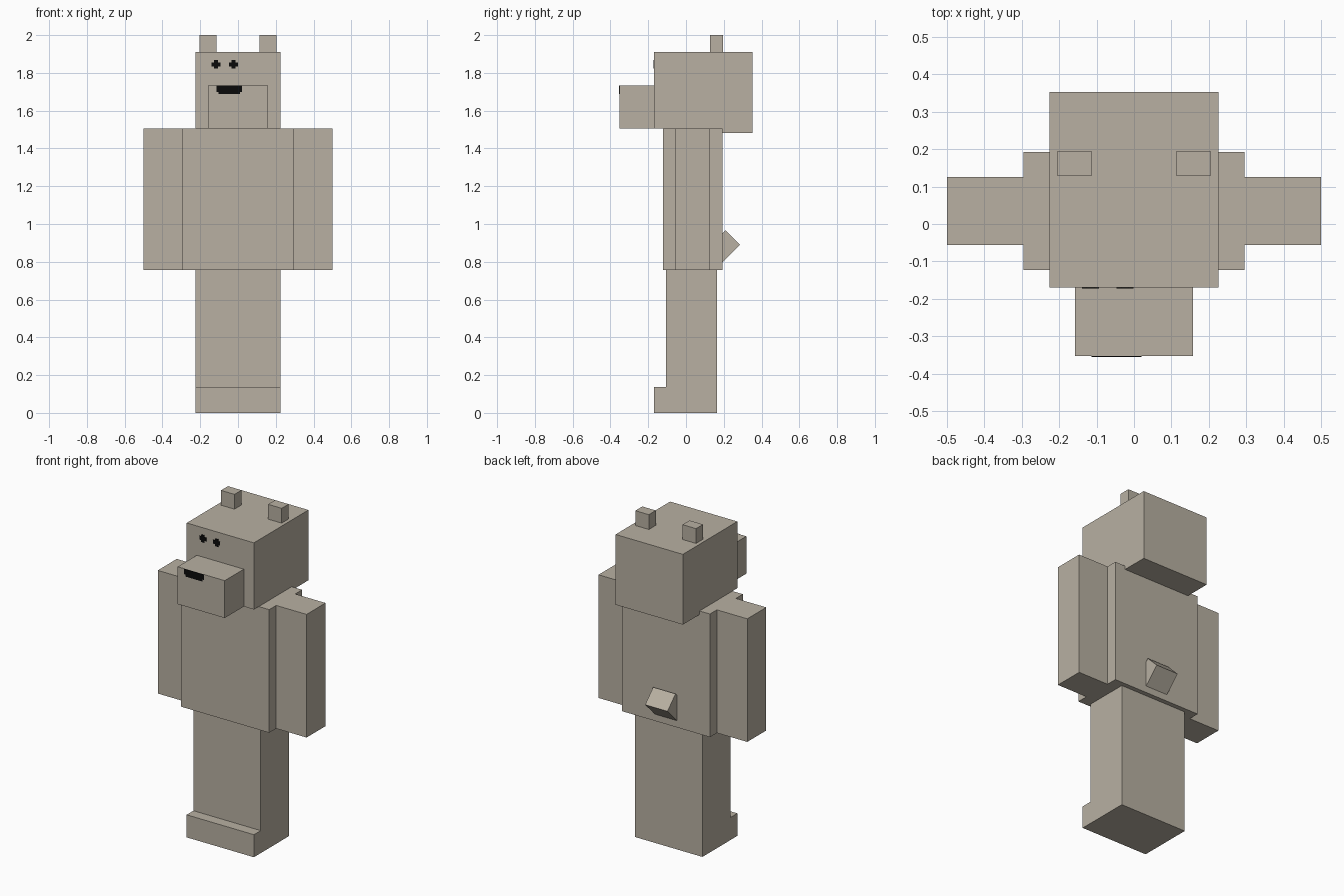
import bpy

cube = bpy.data.objects.get("Cube")
if cube:
    bpy.data.objects.remove(cube, do_unlink=True)


def material(name, rgb):
    m = bpy.data.materials.new(name)
    m.use_nodes = True
    m.diffuse_color = (*rgb, 1)
    bsdf = m.node_tree.nodes["Principled BSDF"]
    bsdf.inputs["Base Color"].default_value = (*rgb, 1)
    return m


FUR = material("warm grey", (0.479, 0.434, 0.361))
BLACK = material("black", (0.003, 0.003, 0.003))


def prism(name, outline, lo, hi, axis, mat):
    """Extrude a 2D outline along x (outline is y, z) or y (outline is x, z)."""
    def place(p, d):
        return (d, p[0], p[1]) if axis == "x" else (p[0], d, p[1])
    n = len(outline)
    verts = [place(p, d) for d in (lo, hi) for p in outline]
    faces = [list(range(n))[::-1], list(range(n, 2 * n))]
    faces += [[i, (i + 1) % n, n + (i + 1) % n, n + i] for i in range(n)]
    if axis == "y":
        faces = [f[::-1] for f in faces]
    me = bpy.data.meshes.new(name)
    me.from_pydata(verts, [], faces)
    me.materials.append(mat)
    ob = bpy.data.objects.new(name, me)
    bpy.context.collection.objects.link(ob)
    return ob


def box(name, x, y, z):
    outline = [(y[0], z[0]), (y[1], z[0]), (y[1], z[1]), (y[0], z[1])]
    return prism(name, outline, x[0], x[1], "x", FUR)


HIP, SHOULDER, CROWN = 0.757, 1.505, 1.91

# Legs with the feet stepping forward
prism("legs_and_feet",
      [(-0.17, 0), (0.165, 0), (0.165, HIP), (-0.105, HIP),
       (-0.105, 0.137), (-0.17, 0.137)], -0.226, 0.226, "x", FUR)

# Torso
box("torso", (-0.296, 0.296), (-0.123, 0.193), (HIP, SHOULDER))

# Head, whose back hangs slightly below the shoulders
prism("head",
      [(-0.17, SHOULDER), (0.1, SHOULDER), (0.1, 1.483), (0.353, 1.483),
       (0.353, CROWN), (-0.17, CROWN)], -0.226, 0.226, "x", FUR)
box("snout", (-0.158, 0.158), (-0.353, -0.17), (SHOULDER, 1.732))

# Arms and ears on both sides
for side, s in (("left", 1), ("right", -1)):
    box(side + "_arm", sorted((s * 0.296, s * 0.5)), (-0.056, 0.126), (HIP, SHOULDER))
    box(side + "_ear", sorted((s * 0.113, s * 0.204)), (0.128, 0.195), (CROWN, 2.0))

# Stubby tail, a block turned by 45 degrees
prism("tail",
      [(0.285, 0.89), (0.208, 0.967), (0.115, 0.874), (0.192, 0.797)],
      -0.075, 0.075, "x", FUR)

# Eyes: thin plus-shaped plates
W, N = 0.023, 0.011
plus = [(-W, -N), (-N, -N), (-N, -W), (N, -W), (N, -N), (W, -N),
        (W, N), (N, N), (N, W), (-N, W), (-N, N), (-W, N)]
for side, cx in (("left", -0.024), ("right", -0.116)):
    prism(side + "_eye", [(cx + u, 1.845 + v) for u, v in plus],
          -0.173, -0.17, "y", BLACK)

# Mouth: thin stepped plate at the top of the snout
prism("mouth",
      [(-0.102, 1.688), (0.01, 1.688), (0.01, 1.7), (0.02, 1.7),
       (0.02, 1.732), (-0.113, 1.732), (-0.113, 1.7), (-0.102, 1.7)],
      -0.356, -0.353, "y", BLACK)
